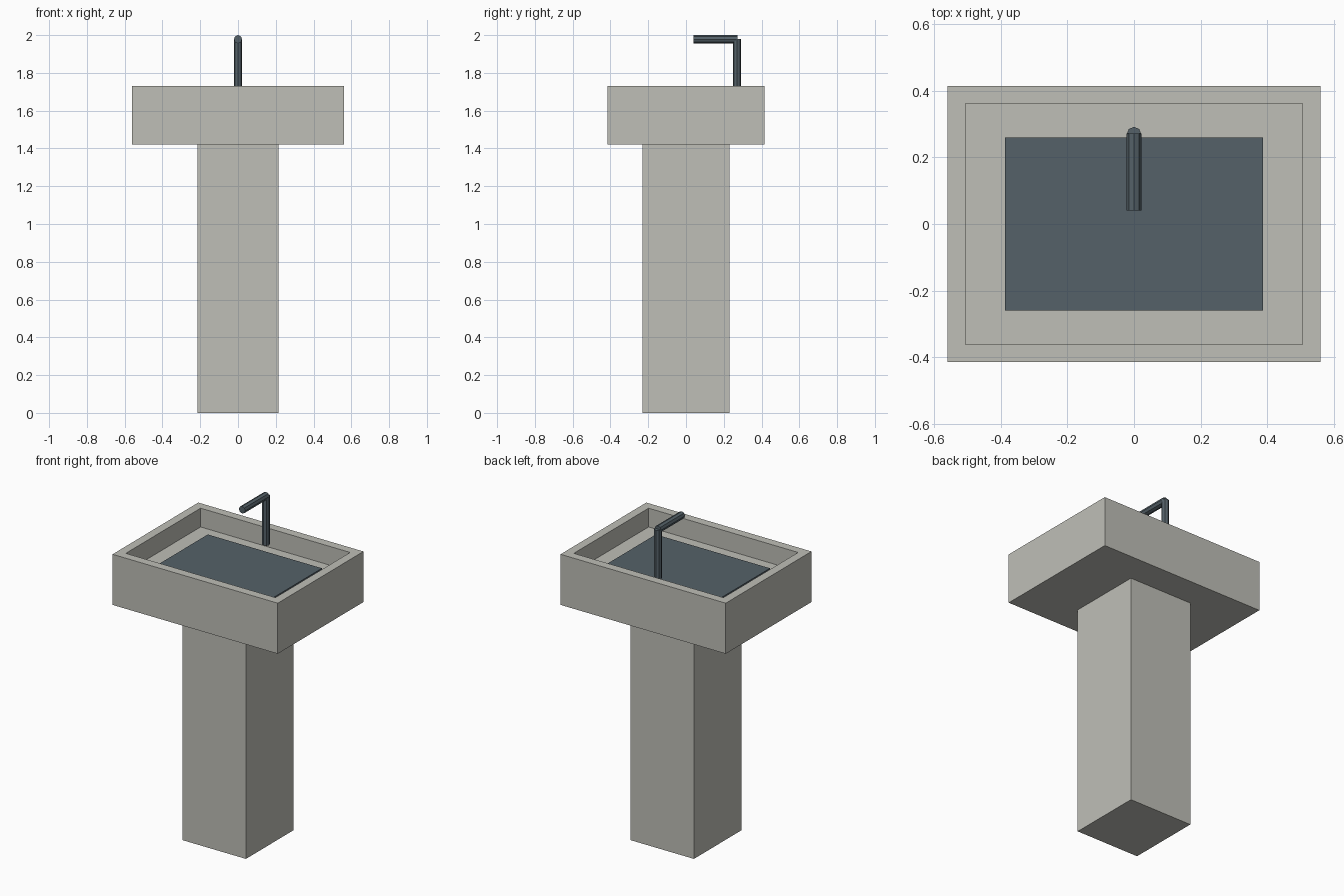
import bpy
import bmesh
from math import pi
from mathutils import Matrix, Vector

cube = bpy.data.objects.get("Cube")
if cube:
    bpy.data.objects.remove(cube, do_unlink=True)


def make_material(name, colour):
    mat = bpy.data.materials.new(name)
    mat.use_nodes = True
    mat.diffuse_color = (*colour, 1)
    mat.node_tree.nodes["Principled BSDF"].inputs["Base Color"].default_value = (*colour, 1)
    return mat


def finish(name, bm, mat):
    mesh = bpy.data.meshes.new(name)
    bm.to_mesh(mesh)
    bm.free()
    mesh.materials.append(mat)
    obj = bpy.data.objects.new(name, mesh)
    bpy.context.collection.objects.link(obj)
    return obj


def box_mesh(half_x, half_y, bottom, top):
    bm = bmesh.new()
    place = Matrix.Translation((0, 0, (bottom + top) / 2))
    size = Matrix.Diagonal((2 * half_x, 2 * half_y, top - bottom, 1))
    bmesh.ops.create_cube(bm, size=1, matrix=place @ size)
    return bm


def tube(name, start, end, radius, mat):
    start, end = Vector(start), Vector(end)
    axis = end - start
    bm = bmesh.new()
    turn = axis.to_track_quat("Z", "Y").to_matrix().to_4x4()
    bmesh.ops.create_cone(bm, cap_ends=True, segments=8, radius1=radius, radius2=radius,
                          depth=axis.length,
                          matrix=Matrix.Translation((start + end) / 2) @ turn)
    return finish(name, bm, mat)


stone = make_material("pale stone", (0.52, 0.52, 0.475))
slate = make_material("dark slate", (0.09, 0.12, 0.14))

# Pedestal
finish("pedestal", box_mesh(0.215, 0.23, 0, 1.42), stone)

# Basin: a block with its top face inset and pushed down
bm = box_mesh(0.56, 0.415, 1.42, 1.73)
top_face = max(bm.faces, key=lambda f: f.calc_center_median().z)
bmesh.ops.inset_region(bm, faces=[top_face], thickness=0.075)
walls = bmesh.ops.extrude_face_region(bm, geom=[top_face])
bmesh.ops.translate(bm, vec=(0, 0, -0.115),
                    verts=[v for v in walls["geom"] if isinstance(v, bmesh.types.BMVert)])
if top_face.is_valid:
    bmesh.ops.delete(bm, geom=[top_face], context="FACES_ONLY")
bmesh.ops.recalc_face_normals(bm, faces=bm.faces)
finish("basin", bm, stone)

# Water slab on the basin floor
finish("water", box_mesh(0.387, 0.26, 1.615, 1.64), slate)

# Tap
tube("tap_column", (0, 0.27, 1.68), (0, 0.27, 1.98), 0.022, slate)
tube("tap_spout", (0, 0.272, 1.978), (0, 0.04, 1.978), 0.022, slate)
